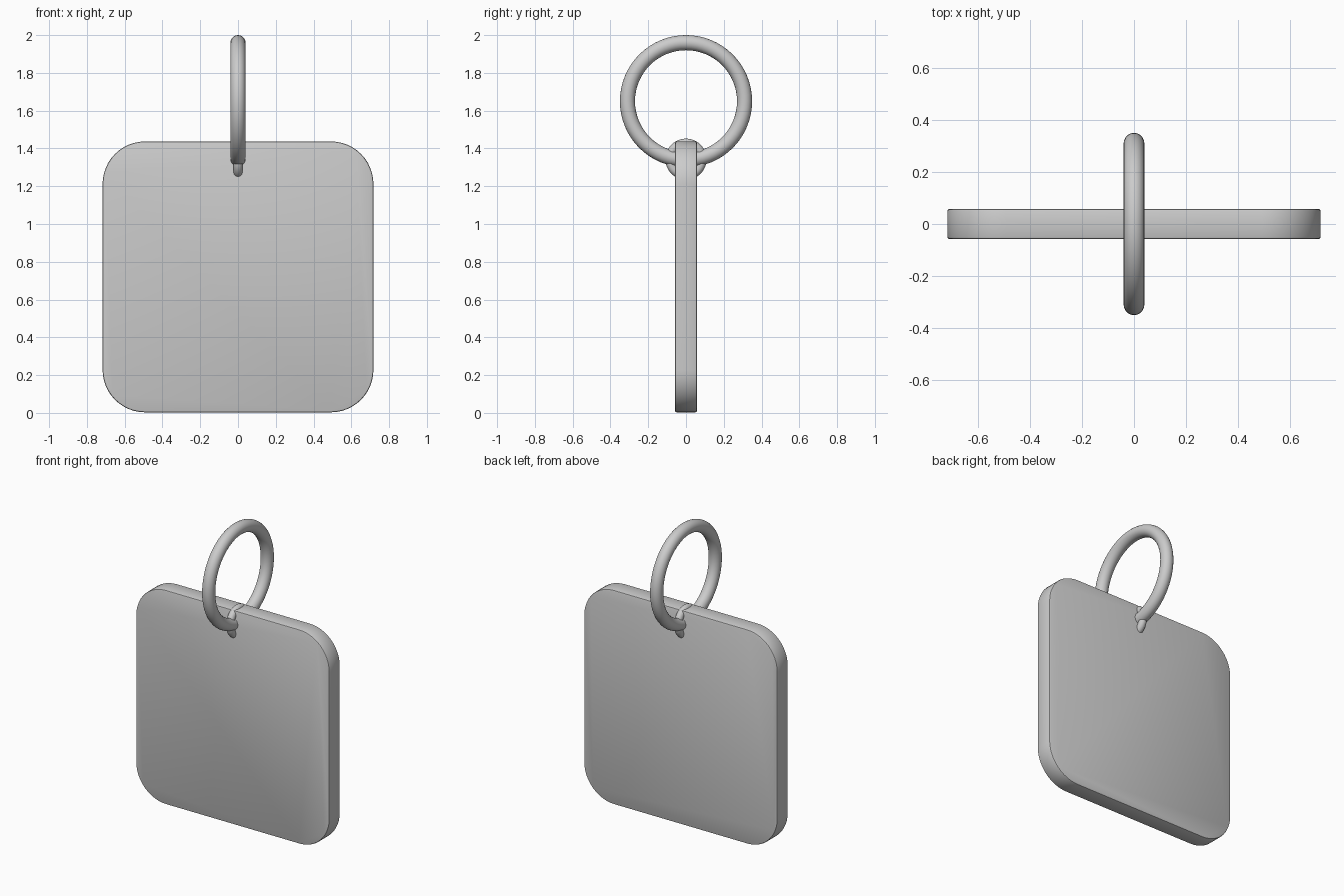
import bpy, bmesh, math

if "Cube" in bpy.data.objects:
    bpy.data.objects.remove(bpy.data.objects["Cube"])

HALF, DEPTH, RADIUS = 0.717, 0.058, 0.225
CENTRE_Z = 0.72


def smooth(obj):
    bpy.ops.object.select_all(action='DESELECT')
    obj.select_set(True)
    bpy.context.view_layer.objects.active = obj
    bpy.ops.object.shade_smooth_by_angle(angle=math.radians(35))


def rounded_square(half, radius, steps=12):
    c = half - radius
    pts = []
    for i, (sx, sz) in enumerate([(1, 1), (-1, 1), (-1, -1), (1, -1)]):
        for k in range(steps + 1):
            a = math.radians(90) * (i + k / steps)
            pts.append((sx * c + radius * math.cos(a),
                        sz * c + radius * math.sin(a)))
    return pts


# Tag plate: rounded square outline stacked through its softly bevelled depth
def make_plate():
    bm = bmesh.new()
    bevel = 0.008
    layers = [(-DEPTH, bevel), (-DEPTH + 0.3 * bevel, 0.3 * bevel),
              (-DEPTH + bevel, 0)]
    layers += [(-y, inset) for y, inset in reversed(layers)]
    rings = []
    for y, inset in layers:
        rings.append([bm.verts.new((x, y, z + CENTRE_Z)) for x, z in
                      rounded_square(HALF - inset, RADIUS - inset)])
    for a, b in zip(rings, rings[1:]):
        n = len(a)
        for i in range(n):
            j = (i + 1) % n
            bm.faces.new((a[i], a[j], b[j], b[i]))
    bm.faces.new(rings[0])
    bm.faces.new(rings[-1])
    bmesh.ops.recalc_face_normals(bm, faces=bm.faces)
    mesh = bpy.data.meshes.new("tag_plate")
    bm.to_mesh(mesh)
    bm.free()
    obj = bpy.data.objects.new("tag_plate", mesh)
    bpy.context.collection.objects.link(obj)
    smooth(obj)


# Rings standing in the side plane
def make_ring(name, z, outer, tube):
    bpy.ops.mesh.primitive_torus_add(
        location=(0, 0, z), rotation=(0, math.radians(90), 0),
        major_radius=outer - tube, minor_radius=tube,
        major_segments=64, minor_segments=20)
    obj = bpy.context.object
    obj.name = name
    smooth(obj)


make_plate()
make_ring("key_ring", 1.65, 0.35, 0.04)
make_ring("connector_ring", 1.343, 0.109, 0.025)
